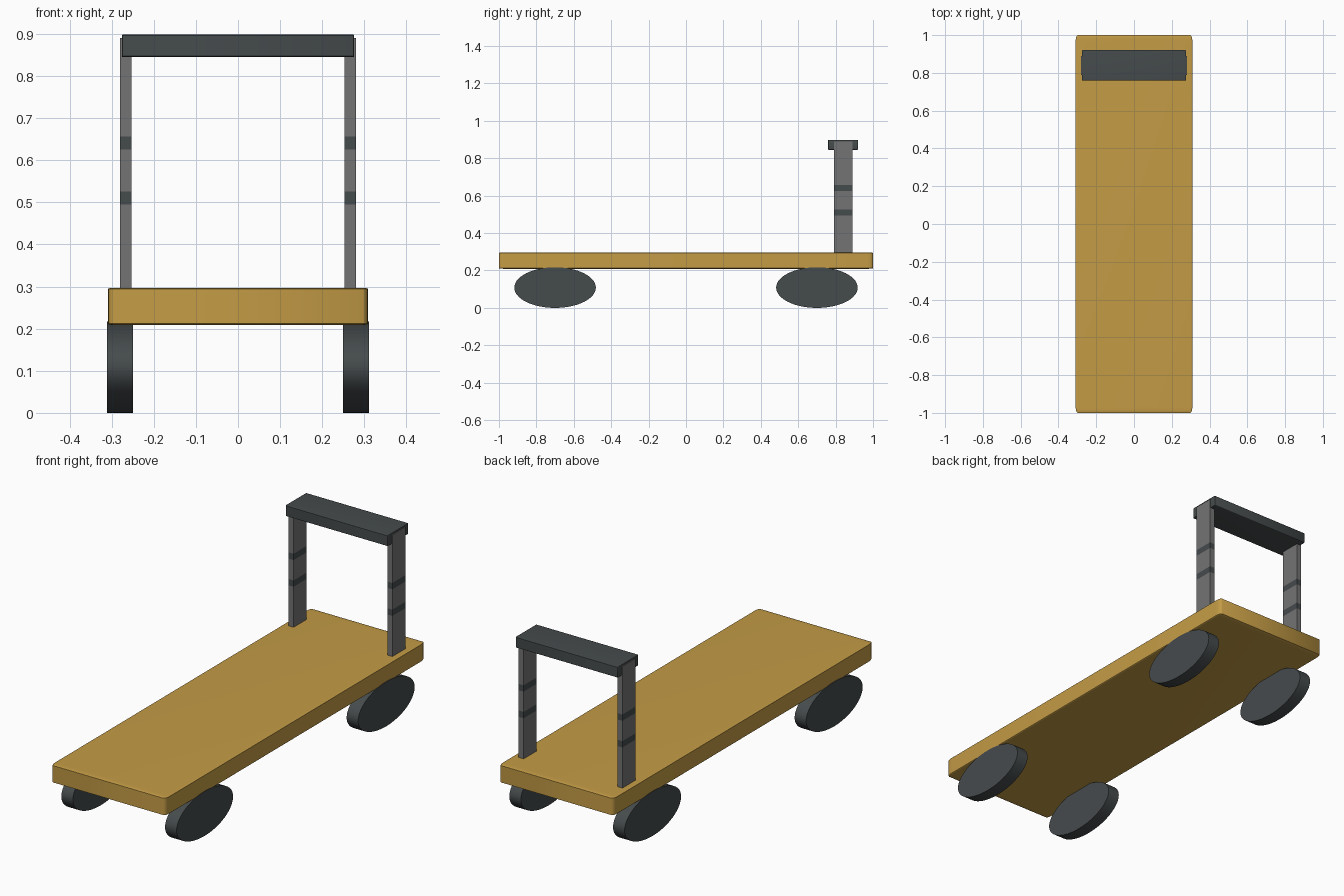
import bpy, bmesh, math
from mathutils import Matrix, Vector

cube = bpy.data.objects.get("Cube")
if cube:
    bpy.data.objects.remove(cube, do_unlink=True)


def material(name, rgb):
    m = bpy.data.materials.new(name)
    m.use_nodes = True
    m.diffuse_color = (*rgb, 1)
    m.node_tree.nodes["Principled BSDF"].inputs["Base Color"].default_value = (*rgb, 1)
    return m


wood = material("golden wood", (0.55, 0.33, 0.06))
charcoal = material("charcoal rubber", (0.06, 0.07, 0.073))
steel = material("grey steel", (0.175, 0.173, 0.173))


def finish(name, bm, *mats):
    bmesh.ops.recalc_face_normals(bm, faces=bm.faces)
    mesh = bpy.data.meshes.new(name)
    bm.to_mesh(mesh)
    bm.free()
    for m in mats:
        mesh.materials.append(m)
    ob = bpy.data.objects.new(name, mesh)
    bpy.context.collection.objects.link(ob)
    bpy.ops.object.select_all(action='DESELECT')
    ob.select_set(True)
    bpy.context.view_layer.objects.active = ob
    bpy.ops.object.shade_smooth_by_angle(angle=math.radians(35))
    return ob


def box(lo, hi, rounding=None):
    """Box between two corners; rounding gives the edge radius along each axis."""
    lo, hi = Vector(lo), Vector(hi)
    size = hi - lo
    r = Vector(rounding or (1, 1, 1))
    bm = bmesh.new()
    bmesh.ops.create_cube(bm, size=1)
    bmesh.ops.scale(bm, vec=[s / k for s, k in zip(size, r)], verts=bm.verts)
    if rounding:
        bmesh.ops.bevel(bm, geom=bm.edges[:], offset=1, segments=3,
                        profile=0.5, affect='EDGES')
        bmesh.ops.scale(bm, vec=r, verts=bm.verts)
    bmesh.ops.translate(bm, vec=(lo + hi) / 2, verts=bm.verts)
    return bm


# Flat deck with softly rounded corners
finish("deck", box((-0.309, -1, 0.209), (0.309, 1, 0.297), (0.012, 0.03, 0.003)), wood)

# Push bar across the posts
finish("push_bar", box((-0.276, 0.76, 0.845), (0.276, 0.92, 0.898), (0.003, 0.006, 0.002)), charcoal)

# Posts with two dark bands each
bands = [(0.495, 0.526), (0.625, 0.656)]
for side, sx in (("left", 1), ("right", -1)):
    x0, x1 = sorted((0.253 * sx, 0.28 * sx))
    bm = box((x0, 0.79, 0.29), (x1, 0.89, 0.89))
    for z in [z for band in bands for z in band]:
        bmesh.ops.bisect_plane(bm, geom=bm.verts[:] + bm.edges[:] + bm.faces[:],
                               plane_co=(0, 0, z), plane_no=(0, 0, 1))
    for f in bm.faces:
        z = f.calc_center_median().z
        f.material_index = int(any(a < z < b for a, b in bands))
    finish(side + "_post", bm, steel, charcoal)

    # Oval wheels
    for end, y in (("front", -0.7), ("back", 0.7)):
        bm = bmesh.new()
        bmesh.ops.create_cone(bm, cap_ends=True, segments=64,
                              radius1=1, radius2=1, depth=1)
        place = (Matrix.Translation((0.28 * sx, y, 0.1085))
                 @ Matrix.Diagonal((0.062, 0.218, 0.1085, 1))
                 @ Matrix.Rotation(math.pi / 2, 4, 'Y'))
        bmesh.ops.transform(bm, matrix=place, verts=bm.verts)
        finish(f"{end}_{side}_wheel", bm, charcoal)
